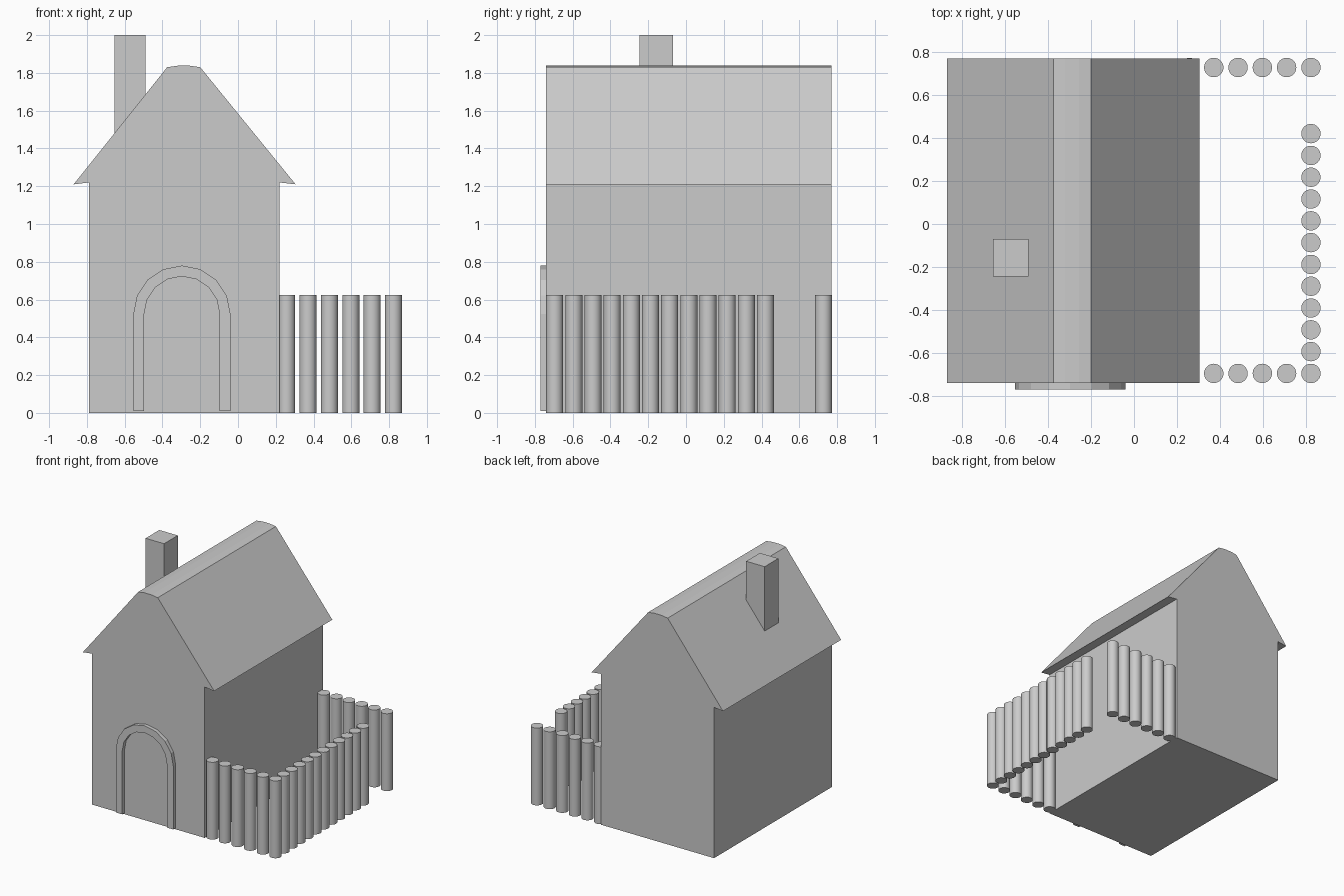
import bpy, bmesh, math

if "Cube" in bpy.data.objects:
    bpy.data.objects.remove(bpy.data.objects["Cube"])


def extrude_profile(name, pts, y0, y1):
    """Extrude an x-z outline from y0 to y1."""
    bm = bmesh.new()
    face = bm.faces.new([bm.verts.new((x, y0, z)) for x, z in pts])
    ext = bmesh.ops.extrude_face_region(bm, geom=[face])
    moved = [v for v in ext["geom"] if isinstance(v, bmesh.types.BMVert)]
    bmesh.ops.translate(bm, verts=moved, vec=(0, y1 - y0, 0))
    bmesh.ops.recalc_face_normals(bm, faces=bm.faces)
    mesh = bpy.data.meshes.new(name)
    bm.to_mesh(mesh)
    bm.free()
    obj = bpy.data.objects.new(name, mesh)
    bpy.context.collection.objects.link(obj)
    return obj


# House body: walls, overhanging eaves and a rounded ridge in one outline
extrude_profile("house", [
    (-0.79, 0), (0.22, 0), (0.22, 1.22), (0.305, 1.21),
    (-0.20, 1.83), (-0.255, 1.838), (-0.32, 1.838), (-0.375, 1.83),
    (-0.87, 1.21), (-0.79, 1.22)], -0.74, 0.77)

# Chimney, its foot cut to sit just inside the roof slope
extrude_profile("chimney", [
    (-0.655, 1.46), (-0.49, 1.66), (-0.49, 2.0), (-0.655, 2.0)], -0.245, -0.07)


# Raised arch around the doorway
def arch(r):
    cx, spring = -0.297, 0.523
    curve = [(cx + r * math.cos(math.pi * i / 8), spring + r * math.sin(math.pi * i / 8))
             for i in range(9)]
    return [(cx + r, 0.01)] + curve + [(cx - r, 0.01)]


extrude_profile("door_arch", arch(0.257) + arch(0.2)[::-1], -0.77, -0.735)


# Fence posts
def post(x, y):
    bpy.ops.mesh.primitive_cylinder_add(vertices=32, radius=0.045, depth=0.625,
                                        location=(x, y, 0.3125))
    bpy.context.object.name = "fence_post"
    bpy.ops.object.shade_smooth_by_angle(angle=math.radians(30))


step = 0.113
for i in range(6):
    x = 0.823 - i * step
    post(x, -0.695)   # front row
    post(x, 0.728)    # back row
for i in range(1, 12):  # side row, leaving the gate gap at the back
    post(0.823, -0.695 + i * 0.1014)
